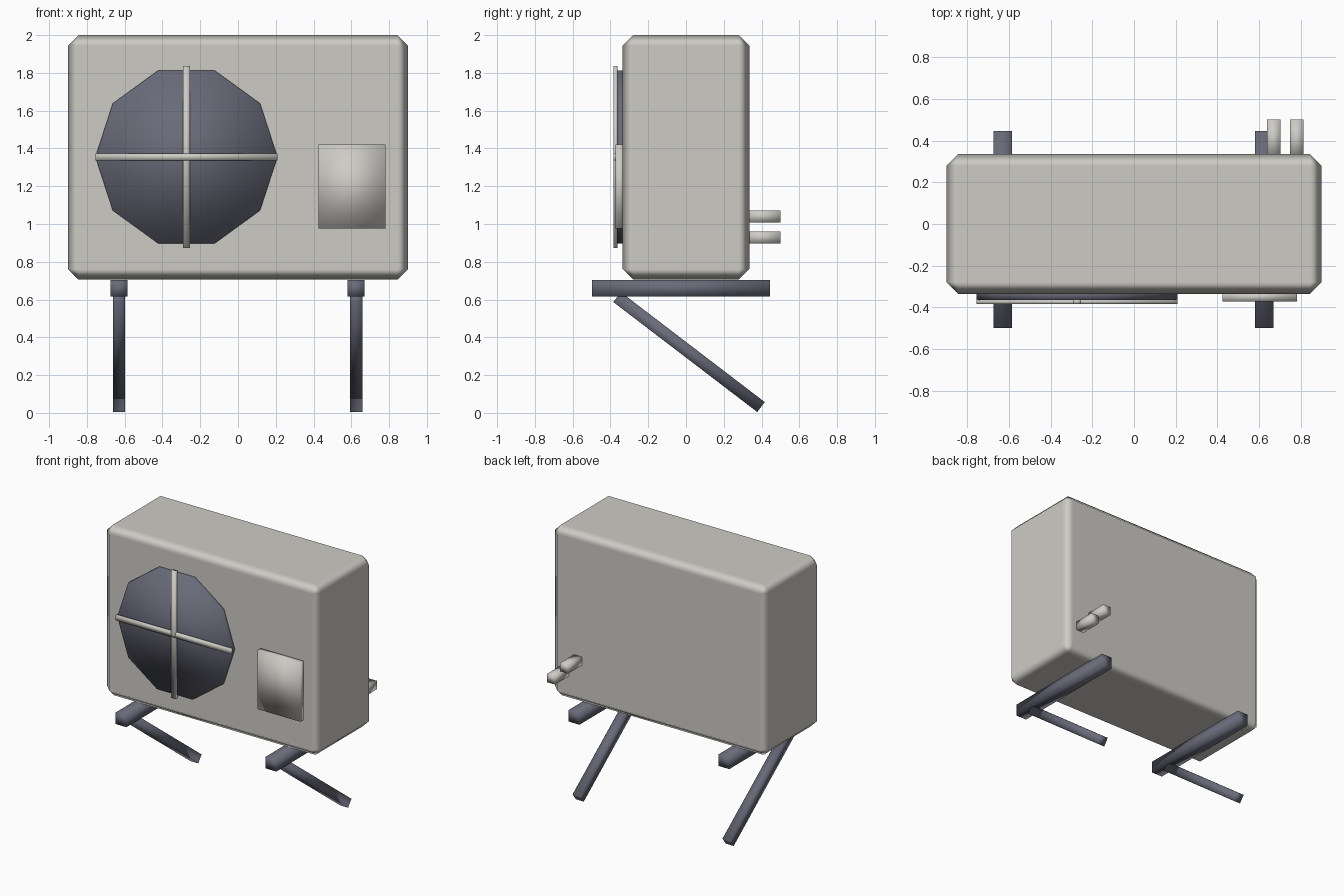
import bpy, bmesh, math
from mathutils import Matrix, Vector

if "Cube" in bpy.data.objects:
    bpy.data.objects.remove(bpy.data.objects["Cube"])


def material(name, rgb):
    m = bpy.data.materials.new(name)
    m.diffuse_color = (*rgb, 1)
    m.use_nodes = True
    m.node_tree.nodes["Principled BSDF"].inputs["Base Color"].default_value = m.diffuse_color
    return m


casing_grey = material("casing grey", (0.61, 0.60, 0.56))
steel_blue = material("dark steel blue", (0.14, 0.145, 0.19))


def finish(name, bm, mat):
    bmesh.ops.recalc_face_normals(bm, faces=bm.faces)
    for f in bm.faces:
        f.smooth = True
    mesh = bpy.data.meshes.new(name)
    bm.to_mesh(mesh)
    bm.free()
    mesh.materials.append(mat)
    ob = bpy.data.objects.new(name, mesh)
    bpy.context.collection.objects.link(ob)
    return ob


def box(name, center, size, mat, tilt=0):
    bm = bmesh.new()
    bmesh.ops.create_cube(bm, size=1, matrix=Matrix.Translation(center)
                          @ Matrix.Rotation(tilt, 4, 'X')
                          @ Matrix.Diagonal((*size, 1)))
    return finish(name, bm, mat)


# Casing with chamfered edges
casing = box("casing", (0, 0, 1.3525), (1.8, 0.67, 1.295), casing_grey)
bevel = casing.modifiers.new("chamfer", 'BEVEL')
bevel.width = 0.056
bevel.segments = 1
bevel.harden_normals = True

# Ten-sided fan disc and its crossed guard bars
FAN_X, FAN_Z = -0.273, 1.355
bm = bmesh.new()
bmesh.ops.create_cone(bm, cap_ends=True, segments=10, radius1=0.482, radius2=0.482, depth=0.05,
                      matrix=Matrix.Translation((FAN_X, -0.34, FAN_Z))
                      @ Matrix.Rotation(math.pi / 2, 4, 'X')
                      @ Matrix.Rotation(math.pi / 2, 4, 'Z'))
# Turn so that corners point sideways and flats lie at top and bottom
first = bm.verts[:][0].co - Vector((FAN_X, 0, FAN_Z))
angle = math.atan2(first.z, first.x)
bmesh.ops.rotate(bm, cent=(FAN_X, 0, FAN_Z), verts=bm.verts,
                 matrix=Matrix.Rotation(angle, 3, 'Y'))
finish("fan_disc", bm, steel_blue)
box("guard_bar_horizontal", (FAN_X, -0.373, FAN_Z), (0.964, 0.022, 0.038), casing_grey)
box("guard_bar_vertical", (FAN_X, -0.373, FAN_Z), (0.038, 0.022, 0.964), casing_grey)

# Service panel
box("service_panel", (0.603, -0.35, 1.198), (0.356, 0.045, 0.446), casing_grey)

# Wall brackets: horizontal arm and diagonal strut
top, bottom = Vector((0, -0.365, 0.613)), Vector((0, 0.397, 0.031))
span = bottom - top
for side, x in (("left", -0.63), ("right", 0.625)):
    box(side + "_bracket_arm", (x, -0.026, 0.66), (0.09, 0.944, 0.088), steel_blue)
    mid = (top + bottom) / 2
    box(side + "_bracket_strut", (x, mid.y, mid.z), (0.066, span.length, 0.066),
        steel_blue, math.atan2(span.z, span.y))

# Refrigerant pipes at the back
for name, x, z in (("upper_pipe", 0.67, 1.04), ("lower_pipe", 0.78, 0.928)):
    box(name, (x, 0.405, z), (0.066, 0.19, 0.064), casing_grey)
